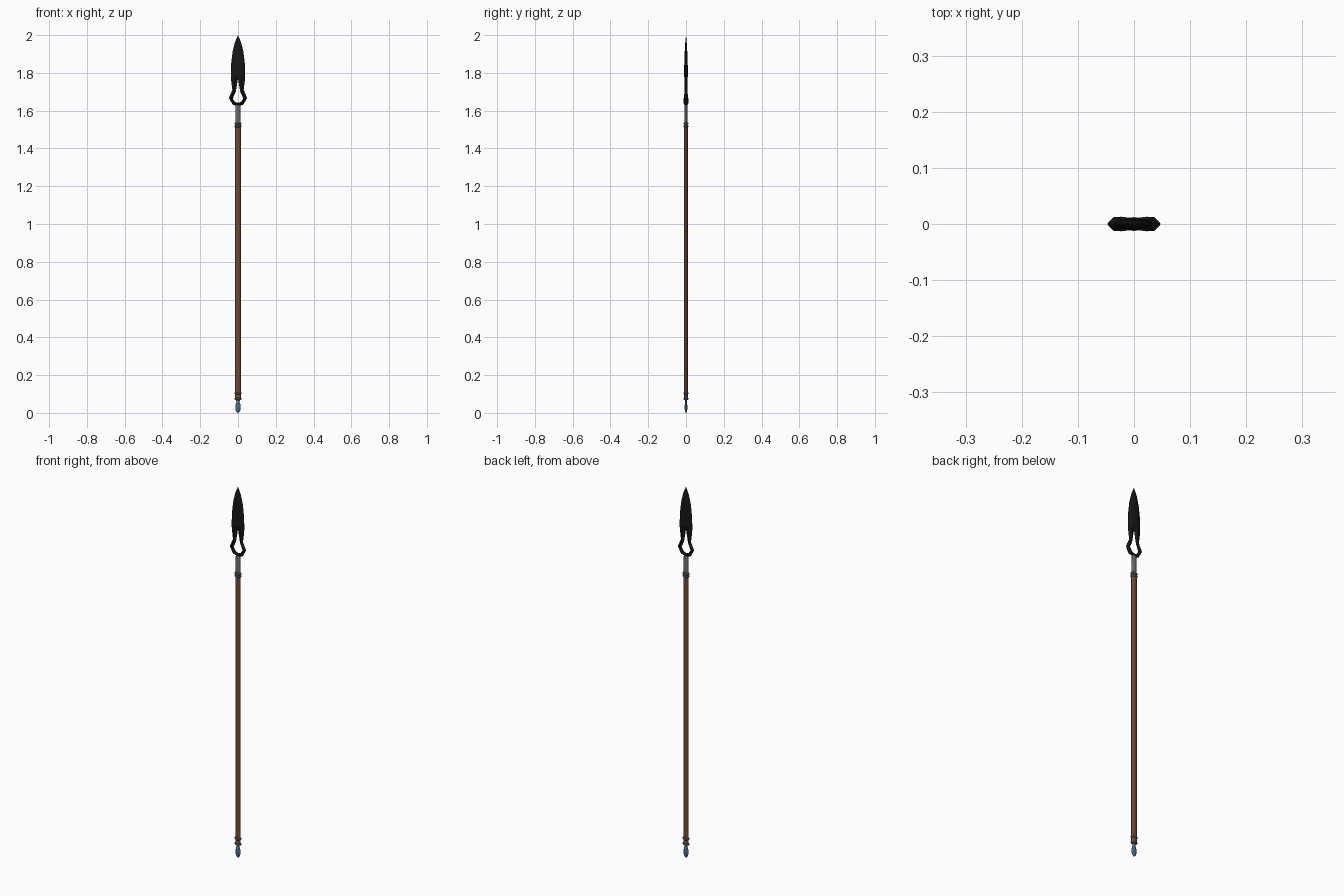
import bpy, bmesh, math

if "Cube" in bpy.data.objects:
    bpy.data.objects.remove(bpy.data.objects["Cube"])

def material(name, rgb):
    m = bpy.data.materials.new(name)
    m.diffuse_color = (*rgb, 1)
    m.use_nodes = True
    m.node_tree.nodes["Principled BSDF"].inputs["Base Color"].default_value = m.diffuse_color
    return m

black = material("black_metal", (0.008, 0.008, 0.009))
brown = material("brown_wood", (0.16, 0.07, 0.03))
grey = material("dark_steel", (0.13, 0.14, 0.15))
blue = material("blue_stone", (0.06, 0.15, 0.27))

def finish(name, bm, mat):
    bmesh.ops.remove_doubles(bm, verts=bm.verts, dist=1e-5)
    bmesh.ops.recalc_face_normals(bm, faces=bm.faces)
    me = bpy.data.meshes.new(name)
    bm.to_mesh(me)
    bm.free()
    me.materials.append(mat)
    ob = bpy.data.objects.new(name, me)
    bpy.context.collection.objects.link(ob)
    return ob

def lathe(name, profile, mat, depth=0.62, sides=12):
    """Oval turned part from (half width, z) points, capped at both ends."""
    bm = bmesh.new()
    rings = []
    for r, z in profile:
        rings.append([bm.verts.new((r * math.cos(a), depth * r * math.sin(a), z))
                      for a in (2 * math.pi * i / sides for i in range(sides))])
    for lo, hi in zip(rings, rings[1:]):
        for i in range(sides):
            j = (i + 1) % sides
            bm.faces.new((lo[i], lo[j], hi[j], hi[i]))
    bm.faces.new(rings[0][::-1])
    bm.faces.new(rings[-1])
    ob = finish(name, bm, mat)
    bpy.ops.object.select_all(action='DESELECT')
    ob.select_set(True)
    bpy.context.view_layer.objects.active = ob
    bpy.ops.object.shade_smooth_by_angle(angle=math.radians(35))
    return ob

# Shaft, with its socket and collars
lathe("shaft", [(0.015, 0.07), (0.015, 1.52)], brown)
lathe("socket", [(0.0155, 1.515), (0.0145, 1.53), (0.0135, 1.62), (0.011, 1.632)], grey)

def collar(name, z):
    lathe(name, [(0.014, z - 0.006), (0.0185, z - 0.003),
                 (0.0185, z + 0.003), (0.014, z + 0.006)], grey, 0.68)

for n, z in (("upper_collar", 1.532), ("socket_collar", 1.518),
             ("butt_collar_top", 0.103), ("butt_collar_bottom", 0.074)):
    collar(n, z)

# Butt stone
lathe("butt_stone", [(0.003, 0.0), (0.011, 0.010), (0.0145, 0.022), (0.0145, 0.038),
                     (0.010, 0.054), (0.008, 0.06), (0.012, 0.072)], blue, 0.5)

# Spear head half: inner (x, y, z), ridge (x, y, z), outer edge (x, z)
rows = [
    ((0, 0, 2.0), (0, 0, 2.0), (0, 2.0)),
    ((0, 0.004, 1.96), (0.007, 0.003, 1.96), (0.017, 1.96)),
    ((0, 0.007, 1.91), (0.013, 0.006, 1.91), (0.029, 1.91)),
    ((0, 0.009, 1.85), (0.017, 0.008, 1.85), (0.036, 1.85)),
    ((0, 0.011, 1.79), (0.020, 0.008, 1.79), (0.038, 1.79)),
    ((0, 0, 1.77), (0.018, 0.008, 1.77), (0.037, 1.765)),
    ((0.012, 0, 1.70), (0.021, 0.007, 1.705), (0.030, 1.71)),
    ((0.028, 0, 1.664), (0.037, 0.012, 1.667), (0.048, 1.668)),
    ((0.016, 0, 1.646), (0.023, 0.013, 1.641), (0.029, 1.632)),
    ((0, 0, 1.642), (0, 0.010, 1.634), (0, 1.622)),
]
bm = bmesh.new()
for s in (-1, 1):
    for side in (-1, 1):
        grid = []
        for a, b, c in rows:
            pts = [a, b, (c[0], 0, c[1])]
            grid.append([bm.verts.new((side * x, s * y, z)) for x, y, z in pts])
        for p, q in zip(grid, grid[1:]):
            for k in range(2):
                bm.faces.new((p[k], p[k + 1], q[k + 1], q[k]))
bmesh.ops.remove_doubles(bm, verts=bm.verts, dist=1e-5)
finish("spear_head", bm, black)
